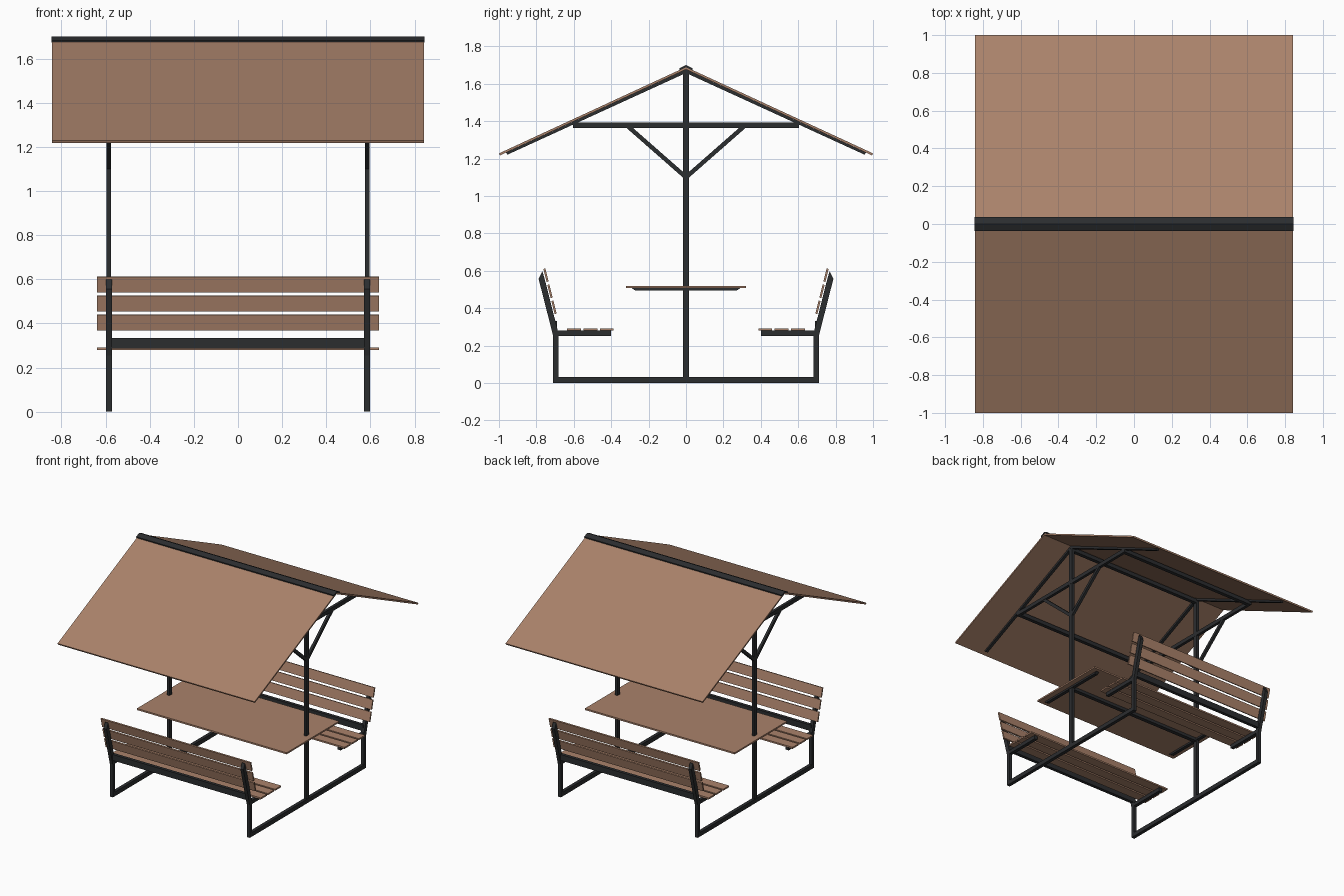
import bpy
import bmesh
from mathutils import Vector

old = bpy.data.objects.get("Cube")
if old:
    bpy.data.objects.remove(old, do_unlink=True)


def material(name, rgb):
    m = bpy.data.materials.new(name)
    m.use_nodes = True
    color = (*rgb, 1)
    m.diffuse_color = color
    m.node_tree.nodes["Principled BSDF"].inputs["Base Color"].default_value = color
    return m


WOOD = material("brown wood", (0.40, 0.223, 0.145))
STEEL = material("dark steel", (0.024, 0.026, 0.028))
FRAME_X = 0.585   # centre of each side frame
SEAT_X = 0.64     # half length of seats and table
ROOF_X = 0.842    # half length of the roof


def extrude(name, profile, mat, x0, x1):
    """Extrude a (y, z) profile along x."""
    bm = bmesh.new()
    face = bm.faces.new([bm.verts.new((x0, y, z)) for y, z in profile])
    out = bmesh.ops.extrude_face_region(bm, geom=[face])
    moved = [v for v in out["geom"] if isinstance(v, bmesh.types.BMVert)]
    bmesh.ops.translate(bm, verts=moved, vec=(x1 - x0, 0, 0))
    bmesh.ops.recalc_face_normals(bm, faces=bm.faces)
    mesh = bpy.data.meshes.new(name)
    bm.to_mesh(mesh)
    bm.free()
    mesh.materials.append(mat)
    ob = bpy.data.objects.new(name, mesh)
    bpy.context.collection.objects.link(ob)
    return ob


def rect(y0, y1, z0, z1):
    return [(y0, z0), (y1, z0), (y1, z1), (y0, z1)]


def bar(a, b, width):
    """Profile of a straight bar between two (y, z) points."""
    a, b = Vector(a), Vector(b)
    d = (b - a).normalized() * width / 2
    n = Vector((-d.y, d.x))
    return [tuple(p) for p in (a + n, b + n, b - n, a - n)]


def flip(profile, s):
    return [(y * s, z) for y, z in profile]


def frame_part(name, profile, width):
    """Repeat a profile on the left and right frames."""
    for side, s in (("left", 1), ("right", -1)):
        extrude(f"{side}_{name}", profile, STEEL,
                s * FRAME_X - width / 2, s * FRAME_X + width / 2)


def long_part(name, profile, mat, half):
    extrude(name, profile, mat, -half, half)


# Central frame parts
frame_part("post", rect(-0.017, 0.017, 0.01, 1.68), 0.02)
frame_part("base_beam", rect(-0.71, 0.71, 0.0, 0.032), 0.026)
frame_part("roof_tie", rect(-0.605, 0.605, 1.363, 1.393), 0.022)
frame_part("table_bracket",
           [(-0.29, 0.508), (-0.27, 0.494), (0.27, 0.494), (0.29, 0.508)], 0.026)

# Table
long_part("table_top", rect(-0.32, 0.32, 0.508, 0.52), WOOD, SEAT_X)
long_part("table_rail", rect(-0.015, 0.015, 0.485, 0.508), STEEL, FRAME_X)

# Roof ridge
long_part("ridge_beam", rect(-0.014, 0.014, 1.635, 1.665), STEEL, FRAME_X)
long_part("ridge_cap", [(0, 1.70), (0.036, 1.683), (0.034, 1.672), (0, 1.688),
                        (-0.034, 1.672), (-0.036, 1.683)], STEEL, ROOF_X + 0.003)

for end, s in (("front", -1), ("back", 1)):
    # Roof slope with its rafters, purlin and braces
    long_part(f"{end}_roof_panel",
              flip([(0, 1.69), (1, 1.228), (0.995, 1.217), (0, 1.677)], s),
              WOOD, ROOF_X)
    frame_part(f"{end}_rafter",
               flip([(0, 1.677), (0.962, 1.232), (0.955, 1.221), (0, 1.658)], s), 0.022)
    long_part(f"{end}_purlin", flip(rect(0.575, 0.603, 1.363, 1.393), s), STEEL, FRAME_X)
    frame_part(f"{end}_brace", flip(bar((0, 1.1), (0.31, 1.372), 0.023), s), 0.02)

    # Bench frame
    frame_part(f"{end}_bench_leg", flip(rect(0.683, 0.71, 0.01, 0.27), s), 0.026)
    frame_part(f"{end}_seat_arm", flip(rect(0.4, 0.708, 0.252, 0.28), s), 0.026)
    frame_part(f"{end}_back_support",
               flip([(0.711, 0.255), (0.788, 0.557), (0.768, 0.598),
                     (0.757, 0.562), (0.683, 0.27)], s), 0.026)
    long_part(f"{end}_bench_rail", flip(rect(0.689, 0.714, 0.287, 0.333), s),
              STEEL, FRAME_X)

    # Seat and backrest slats
    for i in range(3):
        y = 0.387 + i * 0.0875
        long_part(f"{end}_seat_slat_{i + 1}",
                  flip(rect(y, y + 0.074, 0.28, 0.292), s), WOOD, SEAT_X)
        z = 0.37 + i * 0.086
        y = 0.697 + i * 0.0215
        long_part(f"{end}_back_slat_{i + 1}",
                  flip(bar((y, z), (y + 0.0175, z + 0.07), 0.011), s), WOOD, SEAT_X)
